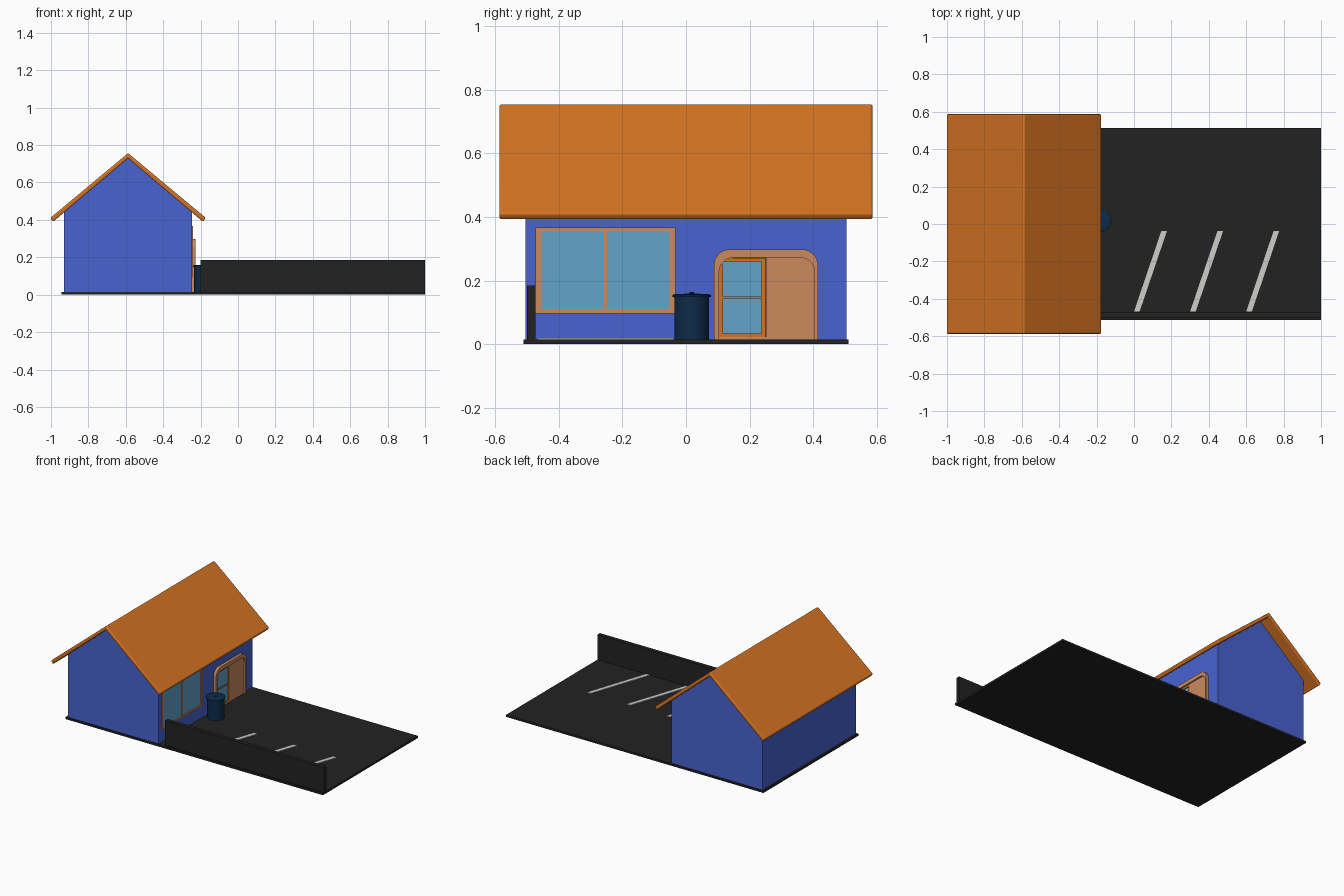
import bpy, bmesh, math
from mathutils import Vector

if "Cube" in bpy.data.objects:
    bpy.data.objects.remove(bpy.data.objects["Cube"])


def material(name, r, g, b):
    def lin(c):
        c /= 255
        return c / 12.92 if c <= 0.04045 else ((c + 0.055) / 1.055) ** 2.4
    m = bpy.data.materials.new(name)
    m.diffuse_color = (lin(r), lin(g), lin(b), 1)
    m.use_nodes = True
    m.node_tree.nodes["Principled BSDF"].inputs["Base Color"].default_value = m.diffuse_color
    return m


BLUE = material("blue wall", 72, 99, 208)
ORANGE = material("orange roof", 214, 116, 34)
TAN = material("tan trim", 204, 138, 94)
GLASS = material("sky glass", 98, 163, 204)
BLACK = material("asphalt", 34, 34, 34)
NAVY = material("navy bin", 13, 43, 73)
WHITE = material("paint white", 205, 205, 200)


def finish(name, bm, mat, bevel=0, smooth=False):
    bmesh.ops.recalc_face_normals(bm, faces=bm.faces)
    me = bpy.data.meshes.new(name)
    bm.to_mesh(me)
    bm.free()
    ob = bpy.data.objects.new(name, me)
    bpy.context.collection.objects.link(ob)
    me.materials.append(mat)
    if bevel:
        mod = ob.modifiers.new("bevel", 'BEVEL')
        mod.width, mod.segments, mod.limit_method = bevel, 3, 'ANGLE'
    if smooth:
        bpy.context.view_layer.objects.active = ob
        ob.select_set(True)
        bpy.ops.object.shade_smooth_by_angle(angle=math.radians(40))
        ob.select_set(False)
    return ob


def prism(name, pts, axis, lo, hi, mat, **kw):
    """Extrude a profile along an axis from lo to hi."""
    place = {'x': lambda a, b: (lo, a, b), 'y': lambda a, b: (a, lo, b),
             'z': lambda a, b: (a, b, lo)}[axis]
    bm = bmesh.new()
    face = bm.faces.new([bm.verts.new(place(a, b)) for a, b in pts])
    new = bmesh.ops.extrude_face_region(bm, geom=[face])['geom']
    step = Vector([(hi - lo) * (axis == k) for k in 'xyz'])
    bmesh.ops.translate(bm, vec=step, verts=[v for v in new if isinstance(v, bmesh.types.BMVert)])
    return finish(name, bm, mat, **kw)


def box(name, x0, x1, y0, y1, z0, z1, mat, **kw):
    return prism(name, [(x0, y0), (x1, y0), (x1, y1), (x0, y1)], 'z', z0, z1, mat, **kw)


def lathe(name, cx, cy, profile, mat, n=32):
    bm = bmesh.new()
    vs = [bm.verts.new((cx + r, cy, z)) for r, z in profile]
    es = [bm.edges.new(p) for p in zip(vs, vs[1:])]
    bmesh.ops.spin(bm, geom=vs + es, cent=(cx, cy, 0), axis=(0, 0, 1),
                   angle=math.tau, steps=n)
    bmesh.ops.remove_doubles(bm, verts=bm.verts, dist=1e-5)
    return finish(name, bm, mat, smooth=True)


def arch(y0, y1, z0, z1, r, n=8):
    """Open outline with rounded top corners, from bottom left to bottom right."""
    pts = [(y0, z0)]
    for cy, start in ((y0 + r, 180), (y1 - r, 90)):
        for i in range(n + 1):
            a = math.radians(start - 90 * i / n)
            pts.append((cy + r * math.cos(a), z1 - r + r * math.sin(a)))
    return pts + [(y1, z0)]


# Ground slab, low wall and parking stripes
G = 0.014
box("ground_slab", -0.943, 1.0, -0.512, 0.512, 0, G, BLACK)
box("parking_wall", -0.2, 1.0, -0.5, -0.473, G, 0.185, BLACK)
for i in range(3):
    x = 0.3 * i
    prism(f"parking_stripe_{i + 1}",
          [(x, -0.468), (x + 0.03, -0.468), (x + 0.176, -0.038), (x + 0.146, -0.038)],
          'z', G, G + 0.005, WHITE)

# House body with gables
CX, W, F = -0.588, 0.342, -0.247
prism("house_body", [(CX - W, G), (CX + W, G), (CX + W, 0.452), (CX, 0.738), (CX - W, 0.452)],
      'y', -0.505, 0.505, BLUE)

# Roof: one bent slab with rounded rims
prism("roof", [(CX - 0.415, 0.411), (CX, 0.757), (CX + 0.415, 0.411),
               (CX + 0.401, 0.390), (CX, 0.729), (CX - 0.401, 0.390)],
      'y', -0.587, 0.587, ORANGE, bevel=0.007, smooth=True)

# Shop window
WX = F + 0.006
box("window_glass", F - 0.005, F + 0.002, -0.47, -0.04, 0.10, 0.36, GLASS)
for tag, y0, y1 in (("left", -0.474, -0.455), ("right", -0.052, -0.033)):
    box(f"window_frame_{tag}", F - 0.005, WX, y0, y1, 0.097, 0.367, TAN)
for tag, z0, z1 in (("bottom", 0.097, 0.11), ("top", 0.354, 0.367)):
    box(f"window_frame_{tag}", F - 0.005, WX, -0.455, -0.052, z0, z1, TAN)
box("window_mullion", F - 0.005, WX - 0.001, -0.259, -0.248, 0.11, 0.354, TAN)

# Doorway: arched surround
outer = arch(0.088, 0.415, G, 0.298, 0.05)
inner = arch(0.104, 0.405, G, 0.272, 0.045)
prism("door_surround", outer + inner[::-1], 'x', F - 0.005, -0.227, TAN)

# Solid door leaf on the right, rounded at its outer top corner
leaf = [(0.252, 0.022)] + [(0.252, 0.272)] + arch(0.104, 0.405, 0.022, 0.272, 0.045)[10:]
prism("door_leaf", leaf, 'x', F - 0.005, F + 0.010, TAN)
box("door_threshold", F - 0.005, F + 0.008, 0.104, 0.405, G, 0.022, TAN)

# Glazed door leaf on the left
box("door_glass", F - 0.005, F + 0.004, 0.105, 0.25, 0.022, 0.270, GLASS)
for tag, y0, y1 in (("left", 0.104, 0.116), ("right", 0.237, 0.250)):
    box(f"door_stile_{tag}", F - 0.005, F + 0.010, y0, y1, 0.022, 0.250 if tag == "left" else 0.271, ORANGE)
for tag, z0, z1 in (("bottom", 0.022, 0.033), ("middle", 0.143, 0.150), ("top", 0.260, 0.271)):
    box(f"door_rail_{tag}", F - 0.005, F + 0.010, 0.116, 0.237, z0, z1, ORANGE)

# Bin with lid and knob
lathe("bin_body", -0.181, 0.018, [(0, G), (0.054, G), (0.055, 0.15), (0, 0.15)], NAVY)
lathe("bin_lid", -0.181, 0.018, [(0, 0.148), (0.06, 0.148), (0.06, 0.155), (0.052, 0.158), (0, 0.159)], NAVY)
lathe("bin_knob", -0.181, 0.018, [(0, 0.157), (0.009, 0.157), (0.009, 0.162), (0, 0.164)], NAVY, 16)
